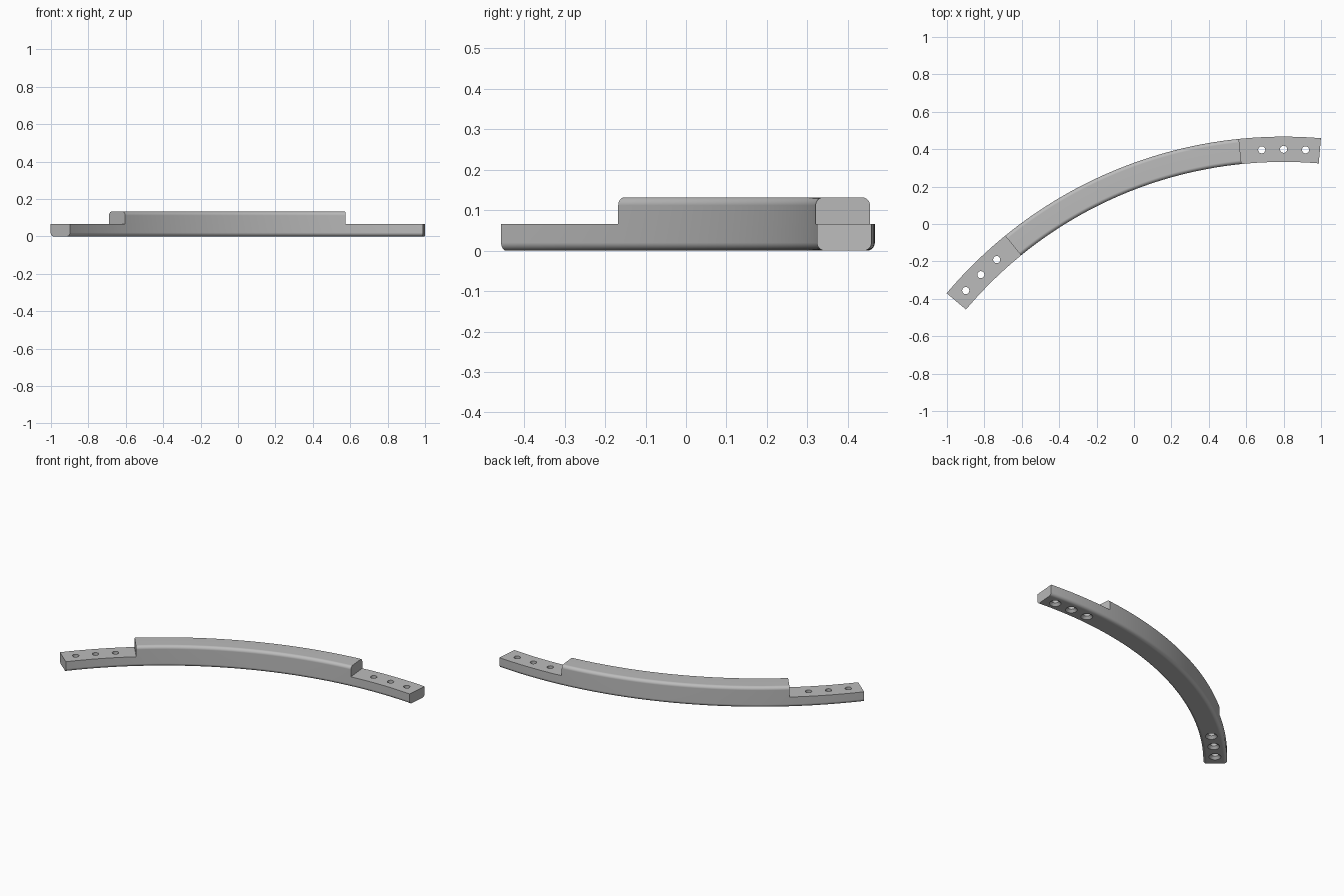
import bpy, bmesh
from math import sin, cos, radians, pi

cube = bpy.data.objects.get("Cube")
if cube:
    bpy.data.objects.remove(cube, do_unlink=True)

# Arc centre, radii and heights
CX, CY = 0.8, -1.89
R_IN, R_OUT = 2.222, 2.357
R_MID = (R_IN + R_OUT) / 2
HEIGHT, STEP = 0.132, 0.066
FILLET = 0.02
MIDDLE = 112.5            # direction of the arc's middle, degrees
HALF_SPAN, HALF_RAISED = 27.35, 16.68
HOLE_CENTRE, HOLE_PITCH = 22.5, 2.93


def polar(r, angle, z):
    a = radians(angle)
    return (CX + r * cos(a), CY + r * sin(a), z)


def finish(name, bm):
    bmesh.ops.recalc_face_normals(bm, faces=bm.faces)
    mesh = bpy.data.meshes.new(name)
    bm.to_mesh(mesh)
    bm.free()
    obj = bpy.data.objects.new(name, mesh)
    bpy.context.collection.objects.link(obj)
    return obj


def loft(name, rings):
    """Skin a list of closed rings and cap both ends."""
    bm = bmesh.new()
    loops = [[bm.verts.new(p) for p in ring] for ring in rings]
    n = len(loops[0])
    for a, b in zip(loops, loops[1:]):
        for i in range(n):
            j = (i + 1) % n
            bm.faces.new((a[i], a[j], b[j], b[i]))
    bm.faces.new(loops[0])
    bm.faces.new(loops[-1])
    return finish(name, bm)


def arc_sweep(name, profile, start, end, steps):
    angles = [start + (end - start) * i / steps for i in range(steps + 1)]
    return loft(name, [[polar(r, a, z) for r, z in profile] for a in angles])


def rounded_profile(r0, r1, z0, z1, radius, segments=8):
    points = []
    corners = [(r1 - radius, z1 - radius), (r0 + radius, z1 - radius),
               (r0 + radius, z0 + radius), (r1 - radius, z0 + radius)]
    for k, (r, z) in enumerate(corners):
        for i in range(segments + 1):
            t = (k + i / segments) * pi / 2
            points.append((r + radius * cos(t), z + radius * sin(t)))
    return points


def hole_cutter(angle):
    """Through hole with a countersink on the underside."""
    x, y, _ = polar(R_MID, angle, 0)
    sections = [(0.044, -0.01), (0.019, 0.015), (0.019, 0.1)]
    turns = [2 * pi * i / 32 for i in range(32)]
    return loft("hole_cutter", [[(x + r * cos(t), y + r * sin(t), z) for t in turns]
                                for r, z in sections])


# Curved bar with rounded long edges
bar = arc_sweep("curved_bar", rounded_profile(R_IN, R_OUT, 0, HEIGHT, FILLET),
                MIDDLE - HALF_SPAN, MIDDLE + HALF_SPAN, 96)

# Half-height end tabs, each with three holes
cutters = []
notch = [(R_IN - 0.1, STEP), (R_OUT + 0.1, STEP), (R_OUT + 0.1, 0.25), (R_IN - 0.1, 0.25)]
for side in (-1, 1):
    cutters.append(arc_sweep("tab_cutter", notch, MIDDLE + side * HALF_RAISED,
                             MIDDLE + side * (HALF_SPAN + 1.5), 8))
    for k in (-1, 0, 1):
        cutters.append(hole_cutter(MIDDLE + side * HOLE_CENTRE + k * HOLE_PITCH))

for obj in bpy.context.selected_objects:
    obj.select_set(False)
bpy.context.view_layer.objects.active = bar
bar.select_set(True)
for cutter in cutters:
    cutter.hide_render = True
    mod = bar.modifiers.new("cut", "BOOLEAN")
    mod.operation = "DIFFERENCE"
    mod.solver = "EXACT"
    mod.object = cutter
    bpy.ops.object.modifier_apply(modifier=mod.name)
    bpy.data.objects.remove(cutter, do_unlink=True)

# Plain grey finish
grey = bpy.data.materials.new("plain_grey")
grey.use_nodes = True
colour = (0.5, 0.5, 0.5, 1)
grey.diffuse_color = colour
grey.node_tree.nodes["Principled BSDF"].inputs["Base Color"].default_value = colour
bar.data.materials.clear()
bar.data.materials.append(grey)

bpy.ops.object.shade_smooth_by_angle(angle=radians(30))
weighted = bar.modifiers.new("weighted_normals", "WEIGHTED_NORMAL")
weighted.keep_sharp = True
